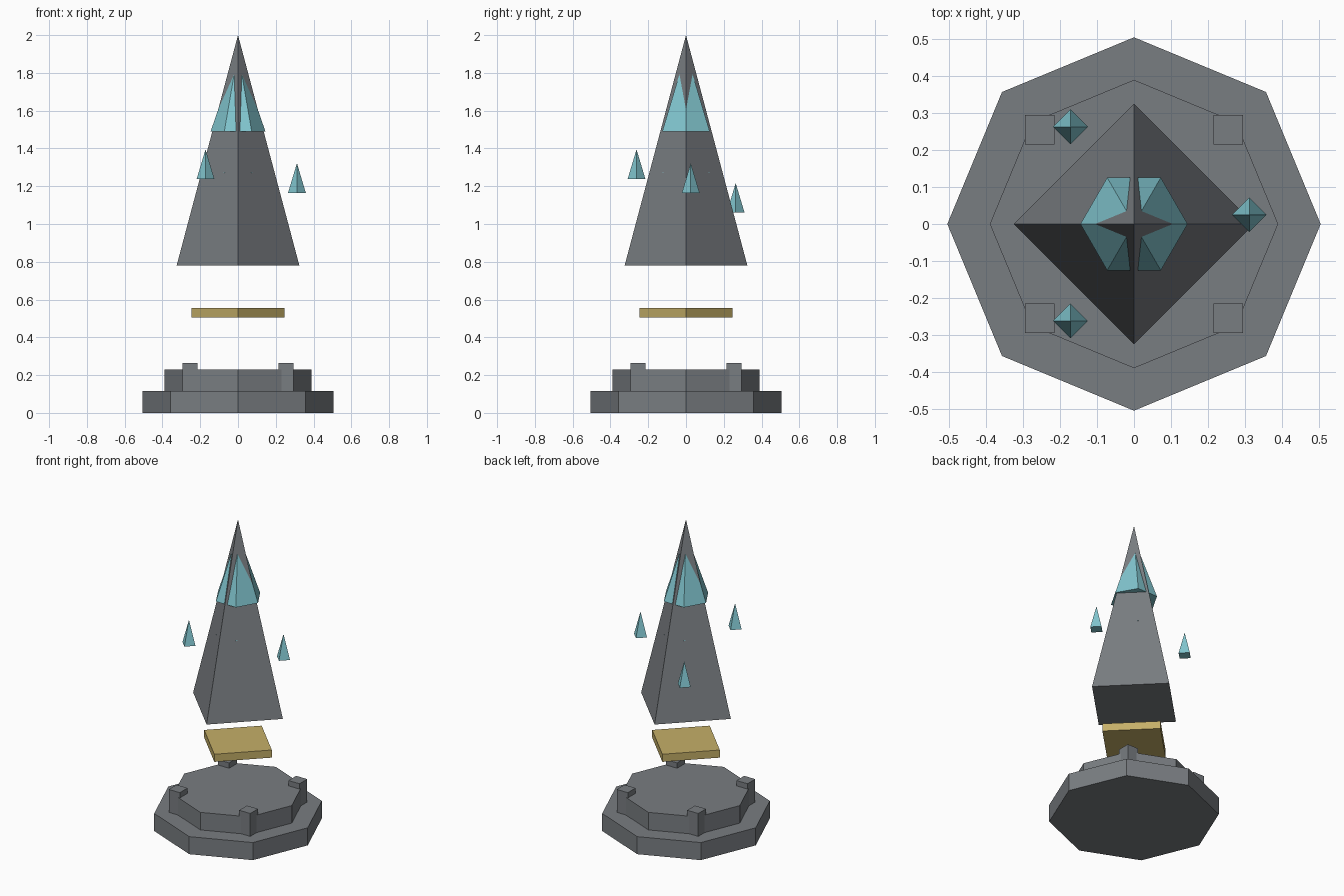
import bpy, bmesh, math
from mathutils import Matrix

if "Cube" in bpy.data.objects:
    bpy.data.objects.remove(bpy.data.objects["Cube"])


def material(name, rgb):
    m = bpy.data.materials.new(name)
    m.diffuse_color = (*rgb, 1.0)
    m.use_nodes = True
    m.node_tree.nodes["Principled BSDF"].inputs["Base Color"].default_value = m.diffuse_color
    return m


STONE = material("grey stone", (0.19, 0.205, 0.22))
CRYSTAL = material("pale teal crystal", (0.22, 0.56, 0.62))
GOLD = material("dull gold", (0.56, 0.43, 0.14))


def prism(name, sides, r_bottom, r_top, z0, z1, mat, x=0.0, y=0.0, turn=0.0):
    """Flat-sided prism or cone with its first corner at angle `turn`."""
    bm = bmesh.new()

    def ring(r, z):
        steps = [turn + 2 * math.pi * i / sides for i in range(sides)]
        return [bm.verts.new((r * math.cos(a), r * math.sin(a), z)) for a in steps]

    low = ring(r_bottom, z0)
    bm.faces.new(low[::-1])
    if r_top > 0:
        high = ring(r_top, z1)
        bm.faces.new(high)
    else:
        tip = bm.verts.new((0, 0, z1))
    for i in range(sides):
        j = (i + 1) % sides
        if r_top > 0:
            bm.faces.new((low[i], low[j], high[j], high[i]))
        else:
            bm.faces.new((low[i], low[j], tip))
    bmesh.ops.transform(bm, matrix=Matrix.Translation((x, y, 0)), verts=bm.verts)
    mesh = bpy.data.meshes.new(name)
    bm.to_mesh(mesh)
    bm.free()
    mesh.materials.append(mat)
    obj = bpy.data.objects.new(name, mesh)
    bpy.context.collection.objects.link(obj)
    return obj


# Stepped octagonal base
prism("base_lower_step", 8, 0.505, 0.505, 0.0, 0.115, STONE)
prism("base_upper_step", 8, 0.39, 0.39, 0.115, 0.23, STONE)

# Four square corner blocks on the base
for sx in (-1, 1):
    for sy in (-1, 1):
        prism("corner_block", 4, 0.04 * math.sqrt(2), 0.04 * math.sqrt(2),
              0.115, 0.265, STONE, 0.255 * sx, 0.255 * sy, math.pi / 4)

# Floating gold plate and spire
prism("gold_plate", 4, 0.245, 0.245, 0.505, 0.555, GOLD)
prism("spire", 4, 0.325, 0.0, 0.78, 2.0, STONE)

# Hexagonal crystals set into the spire (the lower one barely pokes through)
prism("spire_crystal", 6, 0.145, 0.0, 1.49, 1.91, CRYSTAL)
prism("inner_crystal", 6, 0.145, 0.0, 1.27, 1.47, CRYSTAL)

# Three small shards floating around the spire
for x, y, z in ((0.312, 0.025, 1.165), (-0.172, 0.263, 1.06), (-0.172, -0.262, 1.238)):
    prism("floating_shard", 4, 0.047, 0.0, z, z + 0.157, CRYSTAL, x, y)
